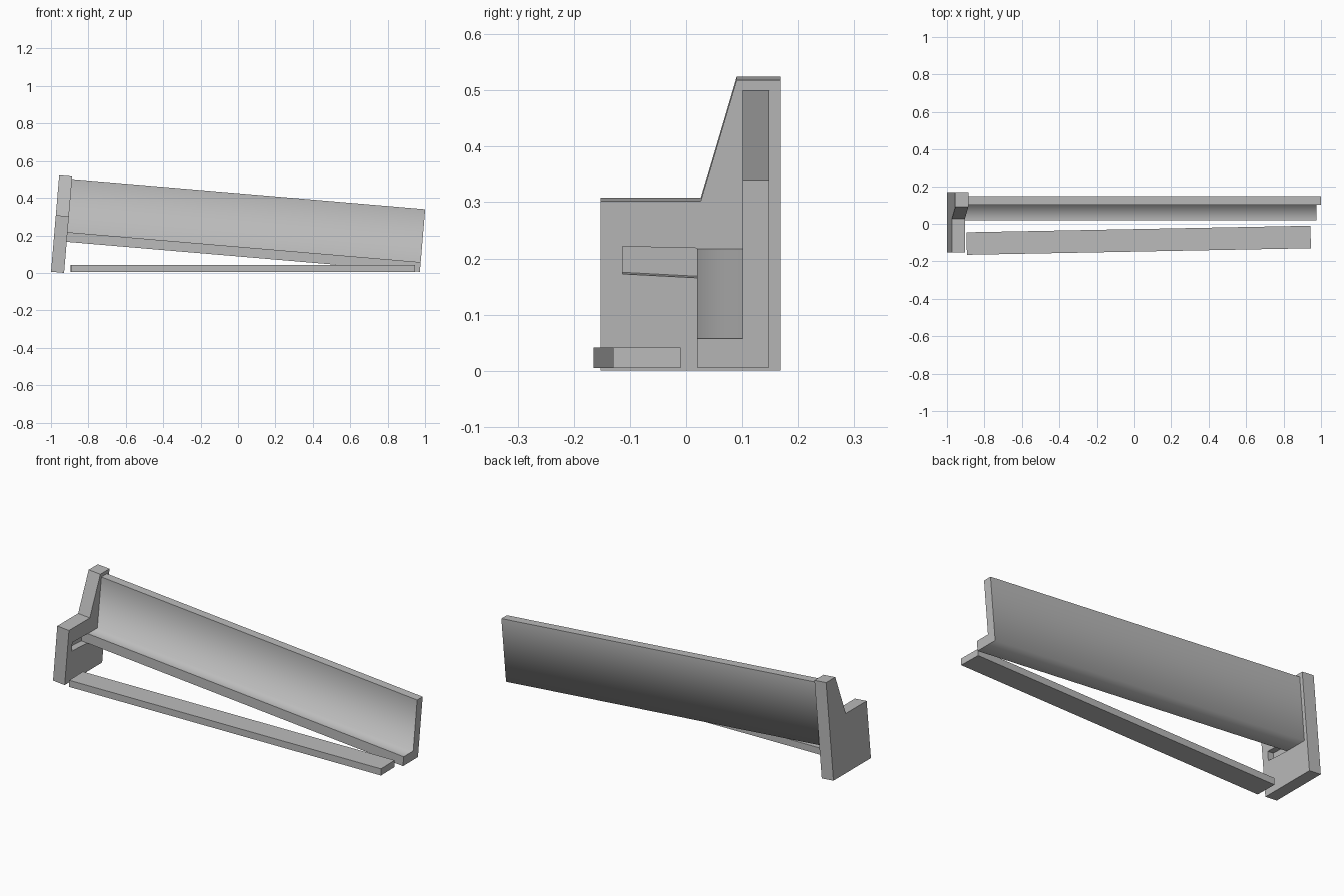
import bpy, bmesh, math
from mathutils import Matrix, Vector

cube = bpy.data.objects.get("Cube")
if cube:
    bpy.data.objects.remove(cube, do_unlink=True)

GREY = (0.5, 0.5, 0.5, 1)
grey = bpy.data.materials.new("plain grey")
grey.use_nodes = True
grey.diffuse_color = GREY
grey.node_tree.nodes["Principled BSDF"].inputs["Base Color"].default_value = GREY

# The bench has dropped at one end: it tilts about the foot of its end panel
TILT = Matrix.Translation((-0.93, 0, 0)) @ Matrix.Rotation(math.radians(4.84), 4, "Y")


def extrude_profile(name, profile, x0, x1, matrix):
    """Extrude a (y, z) outline along x."""
    bm = bmesh.new()
    face = bm.faces.new([bm.verts.new((x0, y, z)) for y, z in profile])
    moved = bmesh.ops.extrude_face_region(bm, geom=[face])["geom"]
    verts = [v for v in moved if isinstance(v, bmesh.types.BMVert)]
    bmesh.ops.translate(bm, verts=verts, vec=Vector((x1 - x0, 0, 0)))
    bmesh.ops.recalc_face_normals(bm, faces=bm.faces[:])
    mesh = bpy.data.meshes.new(name)
    bm.to_mesh(mesh)
    bm.free()
    mesh.materials.append(grey)
    obj = bpy.data.objects.new(name, mesh)
    obj.matrix_world = matrix
    bpy.context.collection.objects.link(obj)
    return obj


# End panel with an empty slot where the loose plank used to sit
panel = extrude_profile("end_panel", [(-0.152, 0), (0.168, 0), (0.168, 0.52),
                        (0.09, 0.52), (0.026, 0.303), (-0.152, 0.303)], -0.07, 0, TILT)
cutter = extrude_profile("slot_cutter", [(-0.113, 0.173), (0.02, 0.166), (0.02, 0.219),
                         (-0.113, 0.222)], -0.035, 0.02, TILT)
cutter.hide_render = True
slot = panel.modifiers.new("slot", "BOOLEAN")
slot.operation = "DIFFERENCE"
slot.solver = "EXACT"
slot.object = cutter
bpy.context.view_layer.objects.active = panel
bpy.ops.object.modifier_apply(modifier=slot.name)
bpy.data.objects.remove(cutter, do_unlink=True)

# Backrest and seat ledge in one L-shaped board, shaded softly across its long corners
board = extrude_profile("backrest_and_seat", [(0.02, 0.166), (0.148, 0.166), (0.148, 0.501),
                        (0.101, 0.501), (0.101, 0.218), (0.02, 0.218)], 0, 1.895, TILT)
mesh = board.data
for poly in mesh.polygons:
    poly.use_smooth = abs(poly.normal.x) < 0.5
for edge in mesh.edges:
    a, b = (mesh.vertices[i].co for i in edge.vertices)
    inner = abs(a.y - 0.101) < 0.001 and a.z < 0.3
    rear = abs(a.y - 0.148) < 0.001 and a.z < 0.3
    edge.use_edge_sharp = abs(a.x - b.x) < 0.1 or not (inner or rear)

# Loose plank lying on the ground
lying = Matrix.Translation((0.025, -0.0875, 0.023)) @ Matrix.Rotation(math.radians(1.09), 4, "Z")
extrude_profile("fallen_plank", [(-0.06, -0.018), (0.06, -0.018), (0.06, 0.018),
                (-0.06, 0.018)], -0.92, 0.92, lying)
